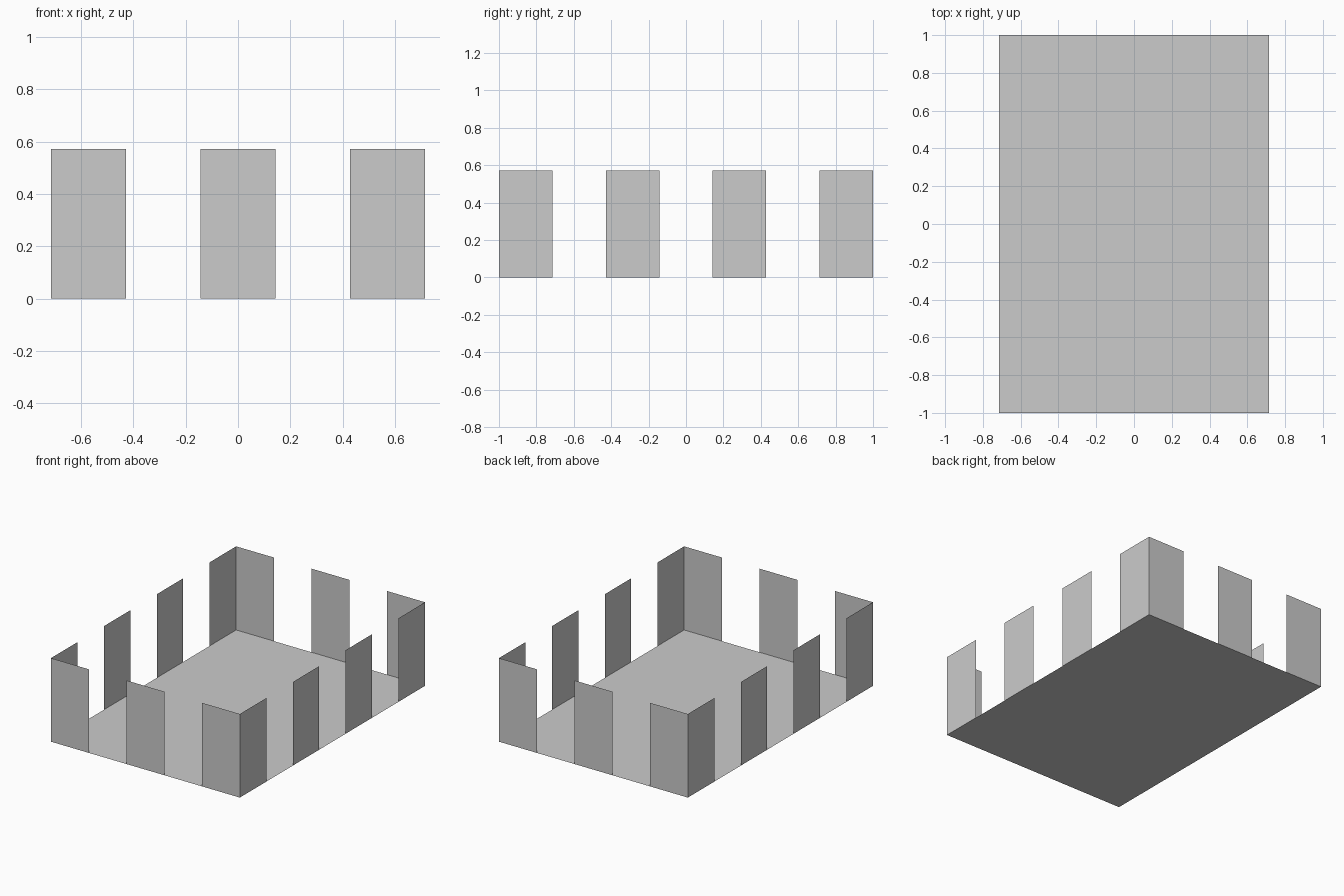
import bpy

if "Cube" in bpy.data.objects:
    bpy.data.objects.remove(bpy.data.objects["Cube"])

U = 2 / 7                      # panel width; the footprint is 5 x 7 panels
HX, HY, H = 2.5 * U, 3.5 * U, 2 * U

grey = bpy.data.materials.new("light grey")
grey.diffuse_color = (0.6, 0.6, 0.6, 1)
grey.use_nodes = True
grey.node_tree.nodes["Principled BSDF"].inputs["Base Color"].default_value = grey.diffuse_color


def sheet(name, corners):
    """Single flat four-sided face."""
    mesh = bpy.data.meshes.new(name)
    mesh.from_pydata(corners, [], [(0, 1, 2, 3)])
    mesh.materials.append(grey)
    obj = bpy.data.objects.new(name, mesh)
    bpy.context.collection.objects.link(obj)


def panel(name, a, b):
    """Upright sheet standing on the line from a to b."""
    sheet(name, [(*a, 0), (*b, 0), (*b, H), (*a, H)])


# Floor
sheet("floor", [(-HX, -HY, 0), (HX, -HY, 0), (HX, HY, 0), (-HX, HY, 0)])

# Wall panels, alternating with equal gaps, facing outwards
for s, end, side in ((1, "front", "right"), (-1, "back", "left")):
    for i in range(3):
        x = -HX + 2 * i * U
        panel(f"{end}_panel_{i + 1}", (s * x, -s * HY), (s * (x + U), -s * HY))
    for i in range(4):
        y = -HY + 2 * i * U
        panel(f"{side}_panel_{i + 1}", (s * HX, s * y), (s * HX, s * (y + U)))
